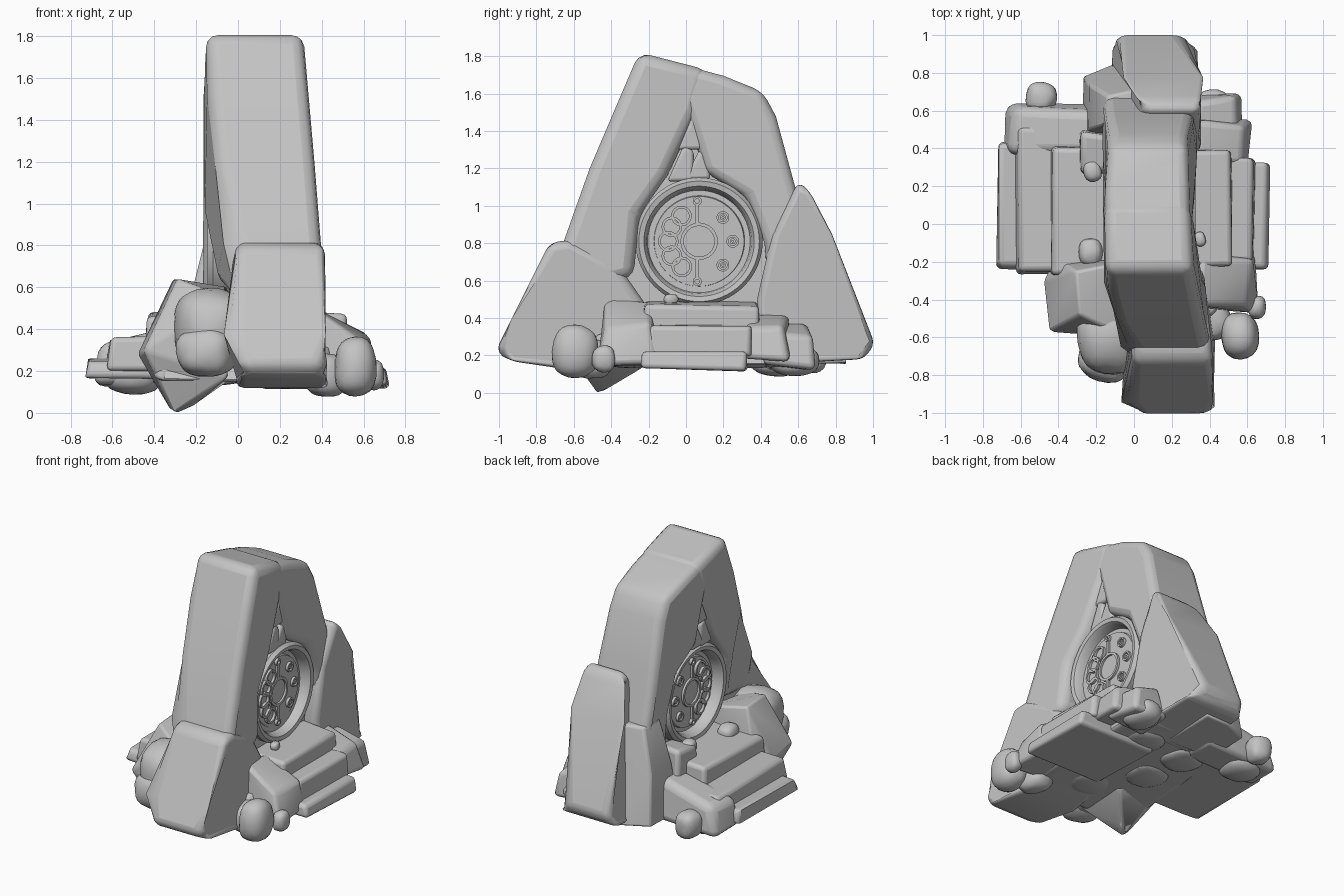
import bpy, bmesh, math, random
from mathutils import Vector, Matrix

random.seed(4)
old = bpy.data.objects.get("Cube")
if old:
    bpy.data.objects.remove(old)

stone = bpy.data.materials.new("grey stone")
stone.use_nodes = True
grey = (0.55, 0.55, 0.55, 1)
stone.diffuse_color = grey
stone.node_tree.nodes["Principled BSDF"].inputs["Base Color"].default_value = grey


def finish(name, bm, bevel=0.0, angle=40):
    """Turn a bmesh into a softened, smooth-shaded stone object."""
    bmesh.ops.recalc_face_normals(bm, faces=bm.faces)
    mesh = bpy.data.meshes.new(name)
    bm.to_mesh(mesh)
    bm.free()
    ob = bpy.data.objects.new(name, mesh)
    bpy.context.collection.objects.link(ob)
    mesh.materials.append(stone)
    bpy.ops.object.select_all(action='DESELECT')
    ob.select_set(True)
    bpy.context.view_layer.objects.active = ob
    if bevel:
        mod = ob.modifiers.new("worn edges", 'BEVEL')
        mod.width, mod.segments = bevel, 3
        mod.limit_method, mod.angle_limit = 'ANGLE', math.radians(22)
    bpy.ops.object.shade_smooth_by_angle(angle=math.radians(angle))
    return ob


def slab(name, outline, bevel=0.05):
    """Wall piece from a side outline of (y, z, low x, high x)."""
    bm = bmesh.new()
    low = [bm.verts.new((a, y, z)) for y, z, a, b in outline]
    high = [bm.verts.new((b, y, z)) for y, z, a, b in outline]
    bm.faces.new(low)
    bm.faces.new(high[::-1])
    n = len(outline)
    for i in range(n):
        j = (i + 1) % n
        bm.faces.new((low[i], high[i], high[j], low[j]))
    return finish(name, bm, bevel)


def hull(name, points, bevel=0.03):
    bm = bmesh.new()
    for p in points:
        bm.verts.new(p)
    bmesh.ops.convex_hull(bm, input=bm.verts)
    bmesh.ops.delete(bm, geom=[v for v in bm.verts if not v.link_faces], context='VERTS')
    bmesh.ops.dissolve_limit(bm, angle_limit=0.12, verts=bm.verts, edges=bm.edges)
    return finish(name, bm, bevel)


def block(name, xs, ys, zs, taper=0.85, jitter=0.02, bevel=0.03, drop=0.0):
    """Rough-hewn box, narrower on top; drop lowers the edge furthest from the wall."""
    cx, cy = sum(xs) / 2, sum(ys) / 2
    outer = max(xs, key=abs)
    pts = []
    for x in xs:
        for y in ys:
            for k, z in enumerate(zs):
                s = taper if k else 1
                fall = drop if k and x == outer else 0
                wob = Vector([random.uniform(-jitter, jitter) for _ in range(3)])
                pts.append(Vector((cx + (x - cx) * s, cy + (y - cy) * s, z - fall)) + wob)
    return hull(name, pts, bevel)


def boulder(name, centre, size):
    """Rounded stone: a boxy, chipped sphere with softened surface."""
    bm = bmesh.new()
    bmesh.ops.create_icosphere(bm, subdivisions=2, radius=1)
    turn = Matrix.Rotation(random.uniform(-.4, .4), 3, 'Z')
    for v in bm.verts:
        p = Vector([math.copysign(abs(c) ** .75, c) for c in v.co]) * random.uniform(.94, 1.08)
        v.co = Vector(centre) + turn @ Vector([c * s / 2 for c, s in zip(p, size)])
    ob = finish(name, bm, 0, 60)
    sub = ob.modifiers.new("soften", 'SUBSURF')
    sub.levels = sub.render_levels = 1
    return ob


# Leaning wall: recessed core between two limbs that overlap at the top
slab("wall_core", [(-.6, .2, .03, .28), (-.5, .8, 0, .26), (-.18, 1.66, -.08, .24),
                   (.36, 1.5, -.08, .23), (.52, 1.0, -.06, .24), (.75, .2, -.05, .27)], .03)
slab("front_limb", [(-.76, .5, .0, .41), (-.65, .82, -.01, .4), (-.515, 1.2, -.1, .37),
                    (-.37, 1.54, -.14, .34), (-.25, 1.82, -.155, .315), (.12, 1.725, -.155, .295),
                    (.06, 1.5, -.16, .31), (-.1, 1.16, -.17, .34), (-.25, .95, -.15, .36),
                    (-.28, .62, -.1, .38)], .06)
slab("back_limb", [(-.16, 1.79, -.15, .3), (.2, 1.695, -.15, .29), (.41, 1.61, -.13, .28),
                   (.48, 1.48, -.13, .29), (.57, 1.15, -.15, .31), (.64, .9, -.16, .32),
                   (.8, .3, -.16, .33), (.46, .3, -.16, .33), (.42, .8, -.165, .33),
                   (.32, 1.05, -.165, .33), (.1, 1.18, -.165, .32), (0, 1.5, -.16, .31)], .05)

# Broad feet leaning against both ends
slab("front_foot", [(-1.02, .22, .04, .38), (-.94, .38, -.02, .45), (-.73, .8, -.01, .42),
                    (-.62, .82, -.01, .405), (-.36, .68, -.04, .385), (-.2, .45, -.02, .36),
                    (-.2, .18, 0, .36), (-.6, .12, -.02, .45), (-.94, .17, -.01, .45)], .055)
slab("back_foot", [(.6, 1.13, .08, .34), (.66, 1.08, .0, .37), (.78, .85, -.08, .39),
                   (1.01, .26, -.07, .23), (.95, .18, -.13, .35), (.4, .15, -.13, .36),
                   (.38, .5, -.13, .35), (.46, .85, 0, .35)], .05)
hull("back_side_stone", [(-.27, .45, .15), (-.27, .78, .16), (-.08, .86, .15), (.1, .86, .16),
                         (.1, .45, .15), (-.24, .5, .5), (-.24, .74, .5), (-.16, .52, .82),
                         (-.14, .68, .8), (.05, .72, .8), (.05, .5, .8)])

# Broken shards standing in the cleft above each round door
for side, x in (("left", .25), ("right", -.095)):
    for k, (y, z, h) in enumerate(((-.03, 1.13, .2), (.06, 1.14, .16), (.02, 1.3, .2))):
        hull(f"{side}_cleft_shard_{k}", [(x + a, y + b + c * .2, z + c) for a in (-.05, .05)
                                         for b, c in ((-.07, 0), (.07, 0), (-.02, h), (.04, h * .8))], .02)


# Round carved doors, one on each face of the wall
def turned(bm, profile, y, z, sides):
    """Spin a (radius, depth) profile round the door axis."""
    rings = [[bm.verts.new((d, y + r * math.cos(t), z + r * math.sin(t)))
              for t in (2 * math.pi * i / sides for i in range(sides))] for r, d in profile]
    for a, b in zip(rings, rings[1:]):
        for i in range(sides):
            j = (i + 1) % sides
            bm.faces.new((a[i], a[j], b[j], b[i]))
    bm.faces.new(rings[-1])


def door(side, base, out):
    cy, cz = .07, .81
    d = lambda h: base + out * h
    bm = bmesh.new()
    turned(bm, [(.335, d(-.1)), (.34, d(.025)), (.322, d(.05)), (.295, d(.045)), (.28, d(.02)),
                (.272, d(-.03)), (.245, d(-.03)), (.24, d(-.012)), (.005, d(-.012))], cy, cz, 64)
    finish(side + "_door", bm, 0, 35)
    bm = bmesh.new()

    def ring(y, z, r, w, h):
        turned(bm, [(r, d(-.02)), (r, d(h)), (r - w, d(h)), (r - w, d(-.01)), (.002, d(-.01))], y, z, 24)

    ring(cy, cz, .1, .018, .004)
    for a in (45, 0, -45):
        t = math.radians(a)
        ring(cy + .18 * math.cos(t), cz + .18 * math.sin(t), .034, .012, .006)
        ring(cy + .18 * math.cos(t), cz + .18 * math.sin(t), .015, .01, .003)
    for a in (125, 152, 180, 208, 236):
        t = math.radians(a)
        ring(cy + .165 * math.cos(t), cz + .165 * math.sin(t), .055, .014, .008)
    for s in (-1, 1):
        ring(cy - .01, cz + s * .215, .024, .012, .008)
        # spokes joining hub to the end knobs
        mat = Matrix.Translation((d(-.006), cy - .01, cz + s * .145)) @ Matrix.Diagonal((.02, .02, .1, 1))
        bmesh.ops.create_cube(bm, size=1, matrix=mat)
    finish(side + "_door_carving", bm, 0, 35)


door("left", .275, 1)
door("right", -.095, -1)

# Rough ground slab with a lumpy underside
block("base_slab", (-.4, .46), (-.55, .62), (.16, .3), .9, .03, .05)
for k, (x, y) in enumerate(((-.15, .3), (.2, .35), (.12, -.3), (-.1, 0))):
    boulder(f"underside_lump_{k}", (x, y, .18), (.3, .28, .1))

# Worn steps up to each door
steps_left = [((.1, .715), (-.24, .33), (.125, .24)), ((.1, .64), (-.21, .36), (.2, .37)),
              ((.1, .52), (-.24, .4), (.3, .49))]
steps_right = [((-.72, 0), (-.24, .44), (.16, .27)), ((-.63, 0), (-.27, .52), (.2, .37)),
               ((-.44, 0), (-.28, .42), (.25, .49))]
for side, flight in (("left", steps_left), ("right", steps_right)):
    for k, (xs, ys, zs) in enumerate(flight):
        block(f"{side}_step_{k}", xs, ys, zs, .96, .012, .025, .02)

# Blocks flanking the steps
block("left_front_flank", (.3, .66), (-.46, -.16), (.16, .5), .75, drop=.14)
block("left_back_flank", (.3, .62), (.3, .56), (.17, .42), .8, drop=.08)
block("left_back_corner", (.3, .56), (.4, .69), (.14, .36), .8, drop=.05)
block("right_back_flank", (-.7, -.1), (.34, .64), (.13, .44), .82, .02, .05, .1)
block("right_back_inner", (-.3, -.05), (.25, .5), (.2, .58), .75)
hull("right_front_wedge", [(-.31, -.47, -.01), (-.22, -.42, .03), (-.48, -.3, .28), (-.45, -.57, .3),
                           (-.31, -.25, .64), (-.29, -.48, .64), (-.05, -.2, .6), (-.05, -.6, .55),
                           (-.05, -.6, .17), (-.05, -.2, .15), (-.42, -.18, .3)], .035)

# Loose boulders round the foot of the wall
for name, centre, size in (
        ("right_front_boulder", (-.13, -.6, .39), (.36, .42, .42)),
        ("right_front_low_boulder", (-.15, -.71, .29), (.29, .27, .25)),
        ("left_front_boulder", (.56, -.59, .22), (.21, .26, .3)),
        ("left_front_pebble", (.65, -.44, .18), (.1, .13, .15)),
        ("left_low_boulder", (.42, -.5, .18), (.2, .24, .22)),
        ("left_back_low_boulder", (.42, .58, .17), (.22, .28, .17)),
        ("right_back_boulder", (-.49, .67, .2), (.17, .18, .2)),
        ("right_back_low_boulder", (-.5, .48, .18), (.28, .28, .19)),
        ("right_step_pebble", (-.23, -.15, .48), (.13, .15, .12)),
        ("right_step_pebble_back", (-.22, .28, .54), (.1, .12, .1)),
        ("left_step_pebble", (.35, -.08, .5), (.06, .08, .06))):
    boulder(name, centre, size)
